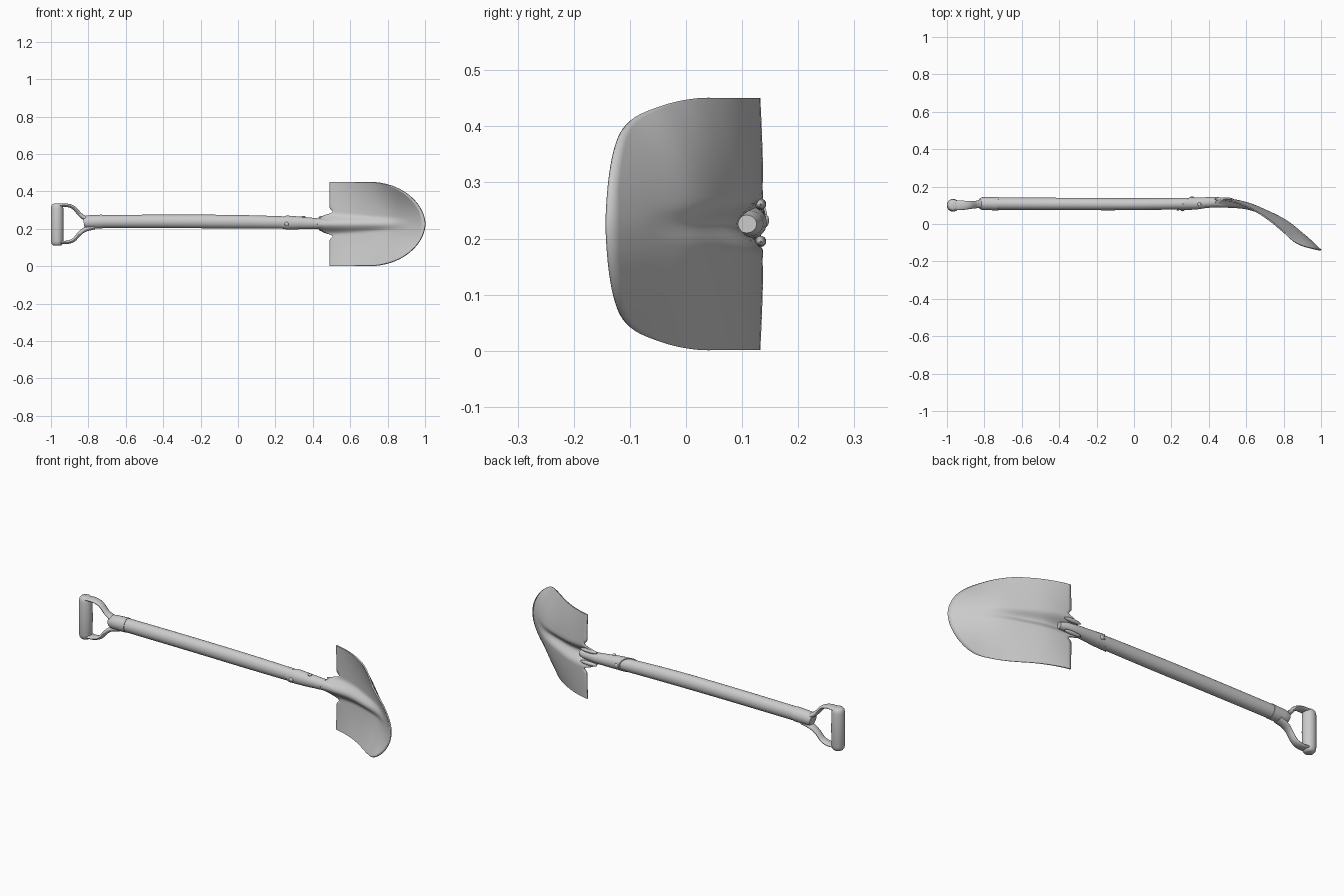
import bpy, bmesh, math
from mathutils import Vector

if "Cube" in bpy.data.objects:
    bpy.data.objects.remove(bpy.data.objects["Cube"])


def hermite(table, x):
    """Smooth interpolation of (x, value) pairs."""
    n = len(table)

    def slope(i):
        a, b = table[max(i - 1, 0)], table[min(i + 1, n - 1)]
        return (b[1] - a[1]) / (b[0] - a[0])
    x = min(max(x, table[0][0]), table[-1][0])
    i = next(k for k in range(n - 1) if x <= table[k + 1][0])
    (x0, v0), (x1, v1) = table[i], table[i + 1]
    h = x1 - x0
    t = (x - x0) / h
    return ((2*t**3 - 3*t*t + 1) * v0 + (t**3 - 2*t*t + t) * h * slope(i)
            + (3*t*t - 2*t**3) * v1 + (t**3 - t*t) * h * slope(i + 1))


def finish(name, bm, angle=40):
    bmesh.ops.recalc_face_normals(bm, faces=bm.faces)
    me = bpy.data.meshes.new(name)
    bm.to_mesh(me)
    bm.free()
    ob = bpy.data.objects.new(name, me)
    bpy.context.collection.objects.link(ob)
    bpy.ops.object.select_all(action='DESELECT')
    ob.select_set(True)
    bpy.context.view_layer.objects.active = ob
    bpy.ops.object.shade_smooth_by_angle(angle=math.radians(angle))
    return ob


def sweep(name, pts, steps=1, n=24, slant=0):
    """Elliptical tube along (x, y, z, in-plane radius, y radius) points."""
    if steps > 1:
        tabs = [[(i, p[k]) for i, p in enumerate(pts)] for k in range(5)]
        count = (len(pts) - 1) * steps
        pts = [[hermite(t, i / steps) for t in tabs] for i in range(count + 1)]
    cs = [Vector(p[:3]) for p in pts]
    bm = bmesh.new()
    rings = []
    for i, p in enumerate(pts):
        tan = (cs[min(i + 1, len(cs) - 1)] - cs[max(i - 1, 0)]).normalized()
        side = tan.cross(Vector((0, 1, 0))).normalized()
        up = side.cross(tan)
        ring = []
        for j in range(n):
            a = 2 * math.pi * j / n
            co = cs[i] + side * p[3] * math.cos(a) + up * p[4] * math.sin(a)
            if i == 0:
                co.x += slant * (co.y - cs[0].y)
            ring.append(bm.verts.new(co))
        rings.append(ring)
    for r, s in zip(rings, rings[1:]):
        for j in range(n):
            bm.faces.new((r[j], r[(j + 1) % n], s[(j + 1) % n], s[j]))
    bm.faces.new(rings[0])
    bm.faces.new(rings[-1])
    return finish(name, bm)


def bead(name, loc, size):
    bm = bmesh.new()
    bmesh.ops.create_uvsphere(bm, u_segments=16, v_segments=10, radius=1)
    bmesh.ops.scale(bm, vec=size, verts=bm.verts)
    bmesh.ops.translate(bm, vec=loc, verts=bm.verts)
    return finish(name, bm)


# Grip bar with rounded ends
gx, gy = -0.967, 0.1
sweep("grip", [(gx, gy, z, r, r) for z, r in (
    (0.110, 0.016), (0.113, 0.024), (0.121, 0.030), (0.135, 0.033),
    (0.223, 0.034), (0.311, 0.033), (0.325, 0.030), (0.333, 0.024), (0.336, 0.016))])

# Yoke arms joining the grip to the shaft
for label, s in (("upper", 1), ("lower", -1)):
    sweep(label + "_yoke_arm", [(x, y, 0.227 + s * d, a, b) for x, y, d, a, b in (
        (-0.965, 0.10, 0.098, 0.009, 0.027), (-0.915, 0.10, 0.099, 0.009, 0.025),
        (-0.878, 0.101, 0.086, 0.010, 0.021), (-0.845, 0.104, 0.050, 0.011, 0.020),
        (-0.815, 0.108, 0.029, 0.013, 0.023), (-0.77, 0.109, 0.014, 0.016, 0.026))],
        steps=5, n=16)

# Ferrule
sweep("ferrule", [(-0.825, 0.109, 0.234, 0.029, 0.028), (-0.812, 0.109, 0.236, 0.034, 0.034),
                  (-0.79, 0.109, 0.237, 0.036, 0.035), (-0.725, 0.109, 0.239, 0.037, 0.036)])

# Wooden shaft, slightly bowed
sweep("shaft", [(-0.76, 0.109, 0.239, 0.035, 0.033), (-0.35, 0.107, 0.240, 0.036, 0.033),
                (0.0, 0.106, 0.238, 0.036, 0.032), (0.34, 0.110, 0.232, 0.032, 0.030)], steps=6)

# Tapering steel socket with an oblique mouth
sweep("socket", [(0.262, 0.108, 0.234, 0.037, 0.035), (0.33, 0.110, 0.232, 0.034, 0.033),
                 (0.38, 0.114, 0.230, 0.031, 0.029), (0.44, 0.117, 0.228, 0.027, 0.027),
                 (0.51, 0.113, 0.227, 0.023, 0.025), (0.54, 0.108, 0.226, 0.016, 0.018)], slant=1)

# Socket rivets
bead("front_rivet", (0.26, 0.075, 0.226), (0.011, 0.007, 0.011))
bead("back_rivet", (0.31, 0.142, 0.232), (0.011, 0.006, 0.011))
bead("side_rivet", (0.35, 0.105, 0.264), (0.010, 0.010, 0.006))

# Blade: dished sheet with a pressed centre rib
HALF, MID = 0.224, 0.226
SPINE = [(0.40, 0.134), (0.49, 0.135), (0.6, 0.116), (0.7, 0.077),
         (0.82, 0.016), (0.91, -0.058), (1.0, -0.141)]
DISH = [(0.40, 0.1), (0.49, 0.12), (0.6, 0.45), (0.72, 0.9), (0.8, 1.6), (0.87, 2.4), (1.0, 2.6)]
RIB = [(0.40, 0.042), (0.49, 0.044), (0.6, 0.034), (0.72, 0.025), (0.82, 0.012), (0.92, 0.0), (1.0, 0.0)]
RIB_W = [(0.40, 0.045), (0.49, 0.056), (0.6, 0.052), (0.75, 0.04), (1.0, 0.03)]
COLS, ROWS = 72, 28
bm = bmesh.new()
grid = []
for i in range(COLS + 1):
    w = HALF * math.sin(math.pi * (i / COLS - 0.5))
    start = (0.49 - 0.07 * max(0, 1 - (w / 0.06) ** 2)
             + 0.018 * math.exp(-((abs(w) - 0.064) / 0.012) ** 2))
    end = 0.70 + 0.30 * math.sqrt(max(0, 1 - (abs(w) / HALF) ** 1.85))
    col = []
    for j in range(ROWS + 1):
        x = start + (end - start) * j / ROWS
        y = hermite(SPINE, x) - hermite(DISH, x) * w * w
        rw = hermite(RIB_W, x)
        if abs(w) < rw:
            y -= hermite(RIB, x) * math.cos(math.pi * w / (2 * rw)) ** 2
        col.append(bm.verts.new((x, y, MID + w)))
    grid.append(col)
for a, b in zip(grid, grid[1:]):
    for j in range(ROWS):
        bm.faces.new((a[j], a[j + 1], b[j + 1], b[j]))
blade = finish("blade", bm, 50)
mod = blade.modifiers.new("thickness", 'SOLIDIFY')
mod.thickness = 0.007
mod.offset = 0

# Folded lugs where the blade meets the socket
for label, s in (("upper", 1), ("lower", -1)):
    bead(label + "_lug", (0.48, 0.133, 0.228 + s * 0.033), (0.05, 0.010, 0.010))
